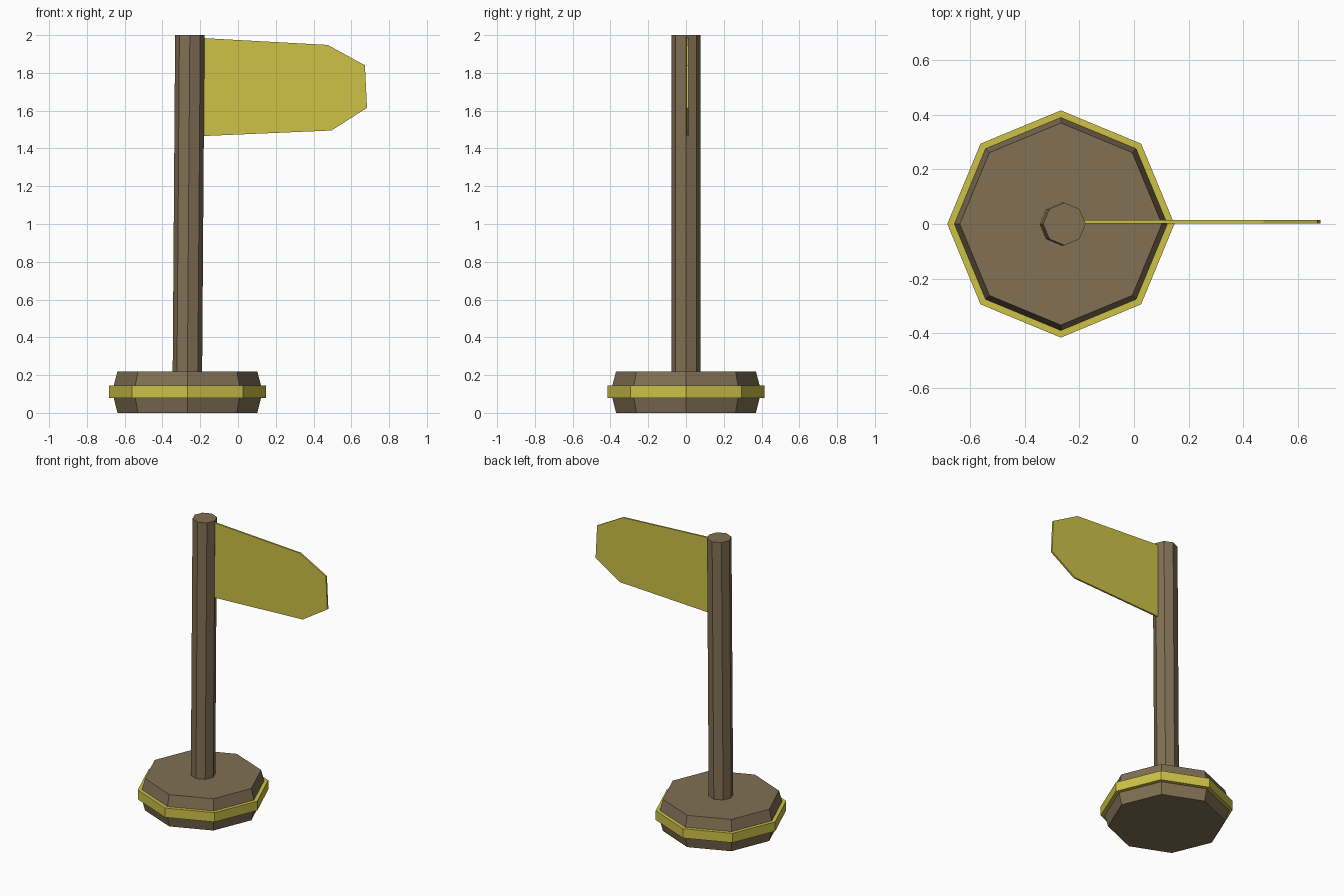
import bpy, bmesh
from math import cos, sin, pi

cube = bpy.data.objects.get("Cube")
if cube:
    bpy.data.objects.remove(cube)


def material(name, rgb):
    m = bpy.data.materials.new(name)
    m.use_nodes = True
    m.diffuse_color = (*rgb, 1)
    m.node_tree.nodes["Principled BSDF"].inputs["Base Color"].default_value = (*rgb, 1)
    return m


brown = material("brown wood", (0.22, 0.16, 0.088))
yellow = material("yellow paint", (0.61, 0.54, 0.064))


def finish(name, bm, mat):
    bmesh.ops.recalc_face_normals(bm, faces=bm.faces)
    mesh = bpy.data.meshes.new(name)
    bm.to_mesh(mesh)
    bm.free()
    mesh.materials.append(mat)
    obj = bpy.data.objects.new(name, mesh)
    bpy.context.collection.objects.link(obj)
    return obj


def loft(name, rings, mat, sides=8):
    """Closed octagonal solid through rings of (centre x, z, radius)."""
    bm = bmesh.new()
    loops = [[bm.verts.new((x + r * cos(2 * pi * i / sides), r * sin(2 * pi * i / sides), z))
              for i in range(sides)] for x, z, r in rings]
    for low, high in zip(loops, loops[1:]):
        for i in range(sides):
            j = (i + 1) % sides
            bm.faces.new((low[i], low[j], high[j], high[i]))
    bm.faces.new(loops[0][::-1])
    bm.faces.new(loops[-1])
    return finish(name, bm, mat)


def plate(name, outline, y0, y1, mat):
    """Flat outline in x and z, given thickness along y."""
    bm = bmesh.new()
    face = bm.faces.new([bm.verts.new((x, y0, z)) for x, z in outline])
    result = bmesh.ops.extrude_face_region(bm, geom=[face])
    moved = [v for v in result["geom"] if isinstance(v, bmesh.types.BMVert)]
    bmesh.ops.translate(bm, verts=moved, vec=(0, y1 - y0, 0))
    return finish(name, bm, mat)


# Weighted foot with its painted band
BASE_X = -0.268
loft("base", [(BASE_X, 0, 0.37), (BASE_X, 0.08, 0.39),
              (BASE_X, 0.145, 0.39), (BASE_X, 0.22, 0.37)], brown)
loft("base_band", [(BASE_X, 0.08, 0.416), (BASE_X, 0.145, 0.416)], yellow)

# Slightly leaning pole
loft("pole", [(BASE_X, 0.2, 0.078), (-0.255, 2.0, 0.078)], brown)

# Stiff flag with clipped corners
plate("flag", [(-0.2, 1.465), (0.495, 1.495), (0.683, 1.615),
               (0.672, 1.84), (0.475, 1.948), (-0.2, 1.985)], 0.002, 0.014, yellow)
